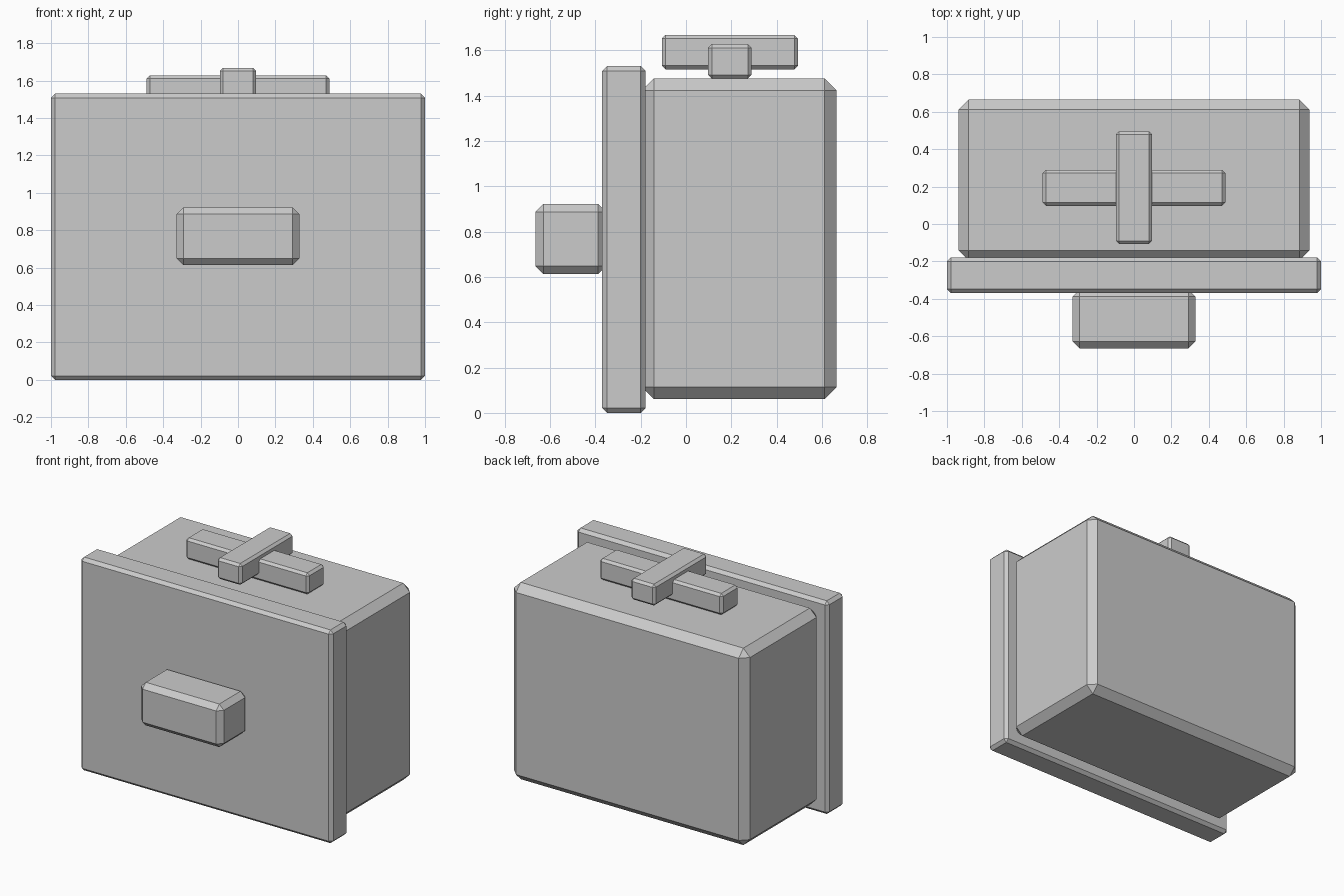
import bpy
import bmesh

cube = bpy.data.objects.get("Cube")
if cube:
    bpy.data.objects.remove(cube, do_unlink=True)

grey = bpy.data.materials.new("plain grey")
grey.use_nodes = True
colour = (0.6, 0.6, 0.6, 1)
grey.diffuse_color = colour
grey.node_tree.nodes["Principled BSDF"].inputs["Base Color"].default_value = colour


def chamfered_box(name, low, high, width):
    """Box between two corners with single-segment chamfered edges."""
    mesh = bpy.data.meshes.new(name)
    bm = bmesh.new()
    bmesh.ops.create_cube(bm, size=1)
    for v in bm.verts:
        v.co = [a + (b - a) * (c + 0.5) for a, b, c in zip(low, high, v.co)]
    bm.to_mesh(mesh)
    bm.free()
    mesh.materials.append(grey)
    obj = bpy.data.objects.new(name, mesh)
    bpy.context.collection.objects.link(obj)
    bevel = obj.modifiers.new("chamfer", "BEVEL")
    bevel.width = width
    bevel.segments = 1
    bevel.limit_method = "NONE"
    return obj


# Main box and the wider panel on its front
chamfered_box("body", (-0.937, -0.195, 0.062), (0.937, 0.665, 1.475), 0.053)
chamfered_box("front_panel", (-1, -0.37, 0), (1, -0.178, 1.53), 0.022)

# Pull handle on the panel
chamfered_box("front_handle", (-0.328, -0.665, 0.613), (0.328, -0.352, 0.922), 0.036)

# Crossed bars on top, the short one sitting slightly higher
chamfered_box("long_top_bar", (-0.488, 0.097, 1.475), (0.488, 0.29, 1.628), 0.017)
chamfered_box("short_top_bar", (-0.097, -0.107, 1.515), (0.097, 0.495, 1.668), 0.017)
